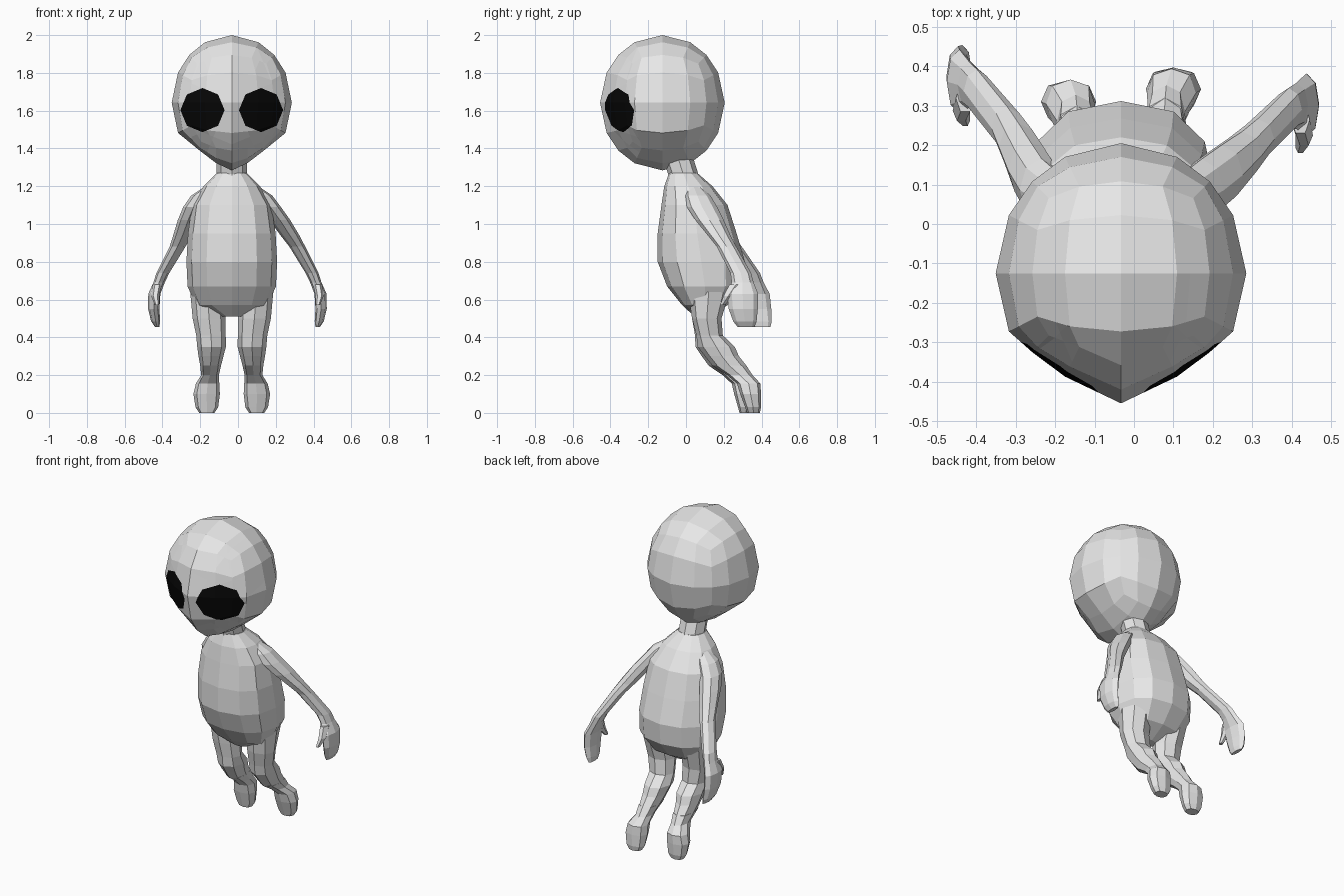
import bpy, bmesh, math
from mathutils import Vector

if "Cube" in bpy.data.objects:
    bpy.data.objects.remove(bpy.data.objects["Cube"])

MID = -0.033  # mirror plane of the figure


def material(name, c):
    m = bpy.data.materials.new(name)
    m.diffuse_color = (c, c, c, 1)
    m.use_nodes = True
    m.node_tree.nodes["Principled BSDF"].inputs["Base Color"].default_value = m.diffuse_color
    return m


grey = material("grey skin", 0.8)
black = material("black eyes", 0.002)


def finish(name, bm, mats):
    bmesh.ops.recalc_face_normals(bm, faces=bm.faces)
    me = bpy.data.meshes.new(name)
    bm.to_mesh(me)
    bm.free()
    for m in mats:
        me.materials.append(m)
    ob = bpy.data.objects.new(name, me)
    bpy.context.collection.objects.link(ob)
    return ob


def loft(name, rings, n=8, power=1.0):
    """Skin of horizontal oval rings (x, y, z, x radius, y radius)."""
    bm = bmesh.new()
    loops = []
    for x, y, z, rx, ry in rings:
        loop = []
        for i in range(n):
            a = 2 * math.pi * i / n
            c, s = math.cos(a), math.sin(a)
            loop.append(bm.verts.new((x + rx * math.copysign(abs(c) ** power, c),
                                      y + ry * math.copysign(abs(s) ** power, s), z)))
        loops.append(loop)
    for a, b in zip(loops, loops[1:]):
        for i in range(n):
            j = (i + 1) % n
            bm.faces.new((a[i], a[j], b[j], b[i]))
    bm.faces.new(loops[0])
    bm.faces.new(loops[-1])
    return finish(name, bm, [grey])


# Head: rounded cube, narrowed at the chin, with a ridge down the face
bm = bmesh.new()
bmesh.ops.create_cube(bm, size=2)
bmesh.ops.subdivide_edges(bm, edges=bm.edges[:], cuts=3, use_grid_fill=True)
for v in bm.verts:
    p = v.co.normalized()
    narrow = 1 - 0.95 * max(0, -p.z - 0.45)
    flat = 0.033 if p.y < -0.5 and abs(p.x) > 0.1 else 0
    v.co = (MID + 0.318 * p.x * narrow, -0.125 + 0.33 * p.y + flat, 1.642 + 0.358 * p.z)

# Eyes: octagons cut into the front of the head
for side in (-1, 1):
    centre = Vector((MID + side * 0.155, 0, 1.603))
    normals = [Vector((math.cos(a), 0, math.sin(a)))
               for a in (math.pi * (k + 0.5) / 4 for k in range(8))]
    for nrm in normals:
        faces = [f for f in bm.faces if f.calc_center_median().y < -0.2
                 and (f.calc_center_median().x - MID) * side > 0]
        geom = set(faces)
        for f in faces:
            geom.update(f.edges)
            geom.update(f.verts)
        bmesh.ops.bisect_plane(bm, geom=list(geom), dist=1e-5,
                               plane_co=centre + nrm * 0.108, plane_no=nrm)
    for f in bm.faces:
        c = f.calc_center_median()
        if c.y < -0.15 and all((c - centre).dot(nrm) < 0.108 for nrm in normals):
            f.material_index = 1
finish("head", bm, [grey, black])

# Neck
loft("neck", [(MID, 0.0, 1.20, 0.12, 0.10), (MID, -0.015, 1.265, 0.08, 0.08),
              (MID, -0.045, 1.36, 0.08, 0.08)], 8)

# Torso: z, half width, front y, back y
torso = [(1.27, 0.08, -0.09, 0.06), (1.20, 0.15, -0.115, 0.14), (1.10, 0.21, -0.13, 0.22),
         (0.95, 0.232, -0.15, 0.268), (0.80, 0.24, -0.15, 0.312), (0.67, 0.234, -0.10, 0.30),
         (0.57, 0.19, -0.02, 0.22), (0.51, 0.05, 0.045, 0.12)]
loft("torso", [(MID, (f + b) / 2, z, w, (b - f) / 2) for z, w, f, b in torso], 12, 0.85)

# Limb rings for the right side: offset from middle, y, z, x radius, y radius
arm = [(0.11, 0.04, 1.20, 0.03, 0.04), (0.16, 0.06, 1.15, 0.055, 0.07),
       (0.205, 0.085, 1.09, 0.055, 0.08), (0.255, 0.125, 1.02, 0.055, 0.075),
       (0.308, 0.175, 0.94, 0.05, 0.06), (0.347, 0.215, 0.88, 0.042, 0.052),
       (0.425, 0.29, 0.74, 0.034, 0.055), (0.445, 0.30, 0.69, 0.03, 0.058),
       (0.47, 0.30, 0.63, 0.032, 0.082), (0.473, 0.303, 0.55, 0.03, 0.077),
       (0.463, 0.312, 0.485, 0.024, 0.062), (0.455, 0.318, 0.455, 0.012, 0.045)]
thumb = [(0.455, 0.265, 0.68, 0.024, 0.04), (0.465, 0.225, 0.62, 0.022, 0.03),
         (0.455, 0.192, 0.57, 0.012, 0.014)]
leg = [(0.13, 0.12, 0.64, 0.09, 0.11), (0.12, 0.11, 0.5, 0.087, 0.078),
       (0.11, 0.125, 0.41, 0.078, 0.07), (0.107, 0.16, 0.35, 0.076, 0.098),
       (0.11, 0.19, 0.30, 0.066, 0.09), (0.112, 0.23, 0.25, 0.055, 0.09)]
foot = [(0.112, 0.23, 0.25, 0.055, 0.09), (0.115, 0.285, 0.2, 0.047, 0.067),
        (0.128, 0.332, 0.155, 0.062, 0.062), (0.133, 0.342, 0.10, 0.07, 0.055),
        (0.132, 0.355, 0.03, 0.06, 0.042), (0.132, 0.357, 0.0, 0.04, 0.034)]

# Arms and legs: the left arm hangs further in and back, the left leg further forward
for side, word in ((1, "right"), (-1, "left")):
    def pose(rings, dx, dy, top):
        out = []
        for x, y, z, rx, ry in rings:
            t = max(0, top - z) if side < 0 else 0
            out.append((MID + side * (x + dx * min(1, t / 0.2)), y + dy * t, z, rx, ry))
        return out
    loft(word + "_arm", pose(arm, -0.06, 0.13, 1.1), 8)
    loft(word + "_thumb", pose(thumb, -0.06, 0.13, 1.1), 6)
    loft(word + "_leg", pose(leg, 0, -0.08, 0.5), 8)
    loft(word + "_foot", pose(foot, 0, -0.08, 0.5), 8, 0.85)
